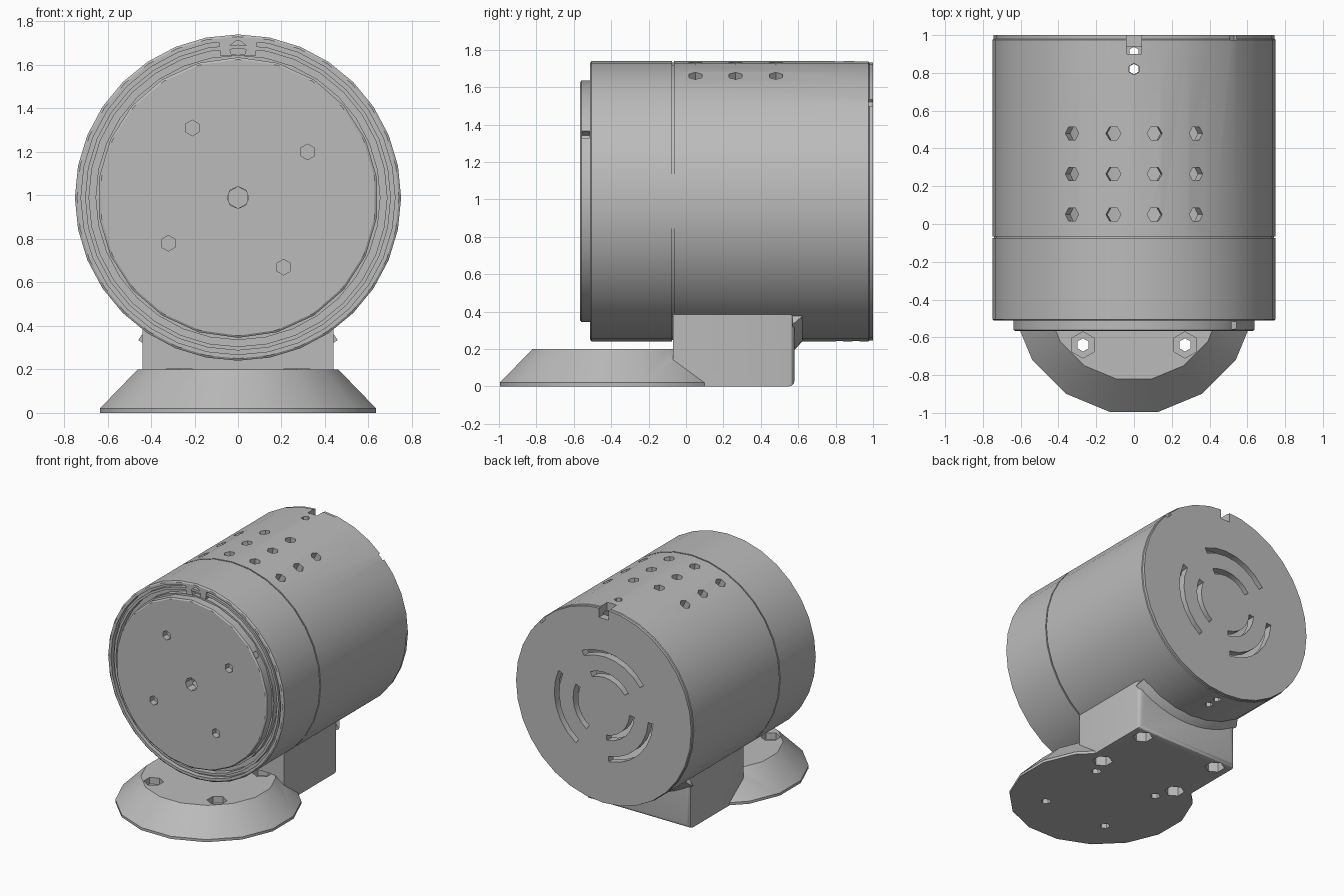
import bpy, bmesh, math
from mathutils import Matrix, Vector

if "Cube" in bpy.data.objects:
    bpy.data.objects.remove(bpy.data.objects["Cube"])

AXIS_Z = 0.99      # height of the drum axis
R = 0.75           # drum radius

grey = bpy.data.materials.new("plain grey")
grey.use_nodes = True
grey.diffuse_color = (0.5, 0.5, 0.5, 1)
grey.node_tree.nodes["Principled BSDF"].inputs["Base Color"].default_value = (0.5, 0.5, 0.5, 1)


def lathe(bm, profile, n, start=0.0, span=360.0, axis_z=AXIS_Z):
    """Turn a closed (radius, y) profile about the drum axis; angle 0 is up."""
    full = span >= 360
    rings = []
    for i in range(n if full else n + 1):
        a = math.radians(start + span * i / n)
        rings.append([bm.verts.new((r * math.sin(a), y, axis_z + r * math.cos(a)))
                      for r, y in profile])
    m = len(profile)
    faces = []
    for i in range(n):
        p, q = rings[i], rings[(i + 1) % len(rings)]
        for j in range(m):
            k = (j + 1) % m
            if profile[j][0] == 0 and profile[k][0] == 0:
                continue
            faces.append(bm.faces.new((p[j], p[k], q[k], q[j])))
    if not full:
        faces += [bm.faces.new(rings[0]), bm.faces.new(rings[-1])]
    verts = [v for ring in rings for v in ring]
    bmesh.ops.remove_doubles(bm, verts=verts, dist=1e-5)


def rod(bm, start, end, r, n=6):
    """Straight prism from start to end."""
    a, b = Vector(start), Vector(end)
    d = b - a
    mat = Matrix.Translation((a + b) / 2) @ d.to_track_quat('Z', 'Y').to_matrix().to_4x4()
    bmesh.ops.create_cone(bm, cap_ends=True, segments=n, radius1=r, radius2=r,
                          depth=d.length, matrix=mat)


def box(bm, lo, hi):
    lo, hi = Vector(lo), Vector(hi)
    bmesh.ops.create_cube(bm, size=1, matrix=Matrix.Translation((lo + hi) / 2)
                          @ Matrix.Diagonal((*(hi - lo), 1)))


def make(name, bm):
    bmesh.ops.recalc_face_normals(bm, faces=bm.faces[:])
    me = bpy.data.meshes.new(name)
    bm.to_mesh(me)
    bm.free()
    me.materials.append(grey)
    ob = bpy.data.objects.new(name, me)
    bpy.context.collection.objects.link(ob)
    return ob


def combine(ob, bm, operation='DIFFERENCE'):
    """Boolean the object with a temporary mesh."""
    tool = make("tool", bm)
    tool.hide_render = True
    mod = ob.modifiers.new("combine", 'BOOLEAN')
    mod.object, mod.operation, mod.solver, mod.use_self = tool, operation, 'EXACT', True
    bpy.context.view_layer.objects.active = ob
    bpy.ops.object.modifier_apply(modifier=mod.name)
    bpy.data.objects.remove(tool)


def smooth(ob, angle=30):
    bpy.ops.object.select_all(action='DESELECT')
    ob.select_set(True)
    bpy.context.view_layer.objects.active = ob
    bpy.ops.object.shade_smooth_by_angle(angle=math.radians(angle))


def radial(r, deg, y):
    a = math.radians(deg)
    return (r * math.sin(a), y, AXIS_Z + r * math.cos(a))


# Rear housing: hollow drum with closed back
bm = bmesh.new()
lathe(bm, [(0, 1), (0.745, 1), (0.745, 0.98), (R, 0.975), (R, -0.065), (0.69, -0.065),
           (0.69, 0.94), (0, 0.94)], 32)
rear_housing = make("rear_housing", bm)

cut = bmesh.new()
for y in (0.05, 0.265, 0.48):                       # vent grid
    for deg in (-26.1, -8.4, 8.4, 26.1):
        rod(cut, radial(0.6, deg, y), radial(0.85, deg, y), 0.04)
for k in range(3):                                  # curved back slots
    for r in (0.24, 0.40):
        lathe(cut, [(r - 0.02, 0.9), (r + 0.02, 0.9), (r + 0.02, 1.05), (r - 0.02, 1.05)],
              6, -54 + 120 * k, 80)
box(cut, (-0.04, 0.9, 1.66), (0.04, 1.05, 1.8))     # rim notch
rod(cut, radial(0.6, 0, 0.82), radial(0.85, 0, 0.82), 0.03)
for y in (0.82, 0.91):                              # drain holes
    rod(cut, radial(0.6, 180, y), radial(0.85, 180, y), 0.028)
lathe(cut, [(0.725, 0.975), (0.8, 0.975), (0.8, 1.05), (0.725, 1.05)], 1, 43, 4)
combine(rear_housing, cut)
smooth(rear_housing)

# Front housing: grooved face
bm = bmesh.new()
lathe(bm, [(0, -0.075), (R, -0.075), (R, -0.505), (0.74, -0.512), (0.722, -0.512),
           (0.722, -0.475), (0.703, -0.475), (0.703, -0.505), (0.685, -0.505),
           (0.685, -0.46), (0.655, -0.46), (0.655, -0.5), (0, -0.5)], 32)
front_housing = make("front_housing", bm)
cut = bmesh.new()
rod(cut, (0, -0.6, AXIS_Z), (0, -0.35, AXIS_Z), 0.05)
combine(front_housing, cut)
smooth(front_housing)

# Thin collar that closes the seam between the housings
bm = bmesh.new()
lathe(bm, [(0.742, -0.09), (0.742, -0.05), (0.7, -0.05), (0.7, -0.09)], 32)
smooth(make("seam_collar", bm))

# Bridge across the grooves at the top, with a triangular key
bm = bmesh.new()
lathe(bm, [(0.655, -0.45), (0.73, -0.45), (0.73, -0.508), (0.655, -0.508)], 3, -7, 14)
bridge = make("groove_bridge", bm)
cut = bmesh.new()
rod(cut, (0, -0.6, 1.672), (0, -0.47, 1.672), 0.045, 5)
combine(bridge, cut)

# Front plate
bm = bmesh.new()
lathe(bm, [(0, -0.49), (0.645, -0.49), (0.645, -0.56), (0.635, -0.567), (0, -0.567)], 22)
front_plate = make("front_plate", bm)
cut = bmesh.new()
rod(cut, (0, -0.7, AXIS_Z), (0, -0.4, AXIS_Z), 0.05, 8)
for x, z in ((-0.21, 1.31), (0.32, 1.2), (-0.32, 0.78), (0.21, 0.67)):
    rod(cut, (x, -0.7, z), (x, -0.52, z), 0.036)
lathe(cut, [(0.6, -0.555), (0.7, -0.555), (0.7, -0.515), (0.6, -0.515)], 1, 54, 4)
combine(front_plate, cut)
smooth(front_plate)

# Foot: flared disc joined to a block cradling the drum
bm = bmesh.new()
centre = Matrix.Translation((0, -0.36, 0)) @ Matrix.Rotation(math.pi / 16, 4, 'Z')
rings = []
for r, z in ((0.648, 0), (0.648, 0.02), (0.47, 0.2)):
    rings.append(bmesh.ops.create_circle(bm, segments=16, radius=r,
                 matrix=centre @ Matrix.Translation((0, 0, z)))["verts"])
for p, q in zip(rings, rings[1:]):
    for i in range(16):
        k = (i + 1) % 16
        bm.faces.new((p[i], p[k], q[k], q[i]))
bm.faces.new(rings[0])
bm.faces.new(rings[-1])
foot = make("foot", bm)

block = bmesh.new()
side = math.degrees(math.asin(0.44 / 0.735))
outline = [(-0.44, 0), (0.44, 0)]
for i in range(13):
    p = radial(0.735, 180 - side + 2 * side * i / 12, 0)
    outline.append((p[0], p[2]))
face = block.faces.new([block.verts.new((x, -0.07, z)) for x, z in outline])
new = bmesh.ops.extrude_face_region(block, geom=[face])["geom"]
bmesh.ops.translate(block, vec=(0, 0.65, 0),
                    verts=[g for g in new if isinstance(g, bmesh.types.BMVert)])
edges = [e for e in block.edges if all(v.co.y > 0.5 for v in e.verts)
         and (all(v.co.z < 0.01 for v in e.verts)
              or all(abs(v.co.x) > 0.435 for v in e.verts))]
bmesh.ops.bevel(block, geom=edges, offset=0.03, segments=3, profile=0.5, affect='EDGES')
combine(foot, block, 'UNION')

cut = bmesh.new()
for sx in (-1, 1):
    for y in (-0.64, -0.09):                        # countersunk mounting holes
        rod(cut, (sx * 0.27, y, -0.1), (sx * 0.27, y, 0.17), 0.035)
        rod(cut, (sx * 0.27, y, 0.15), (sx * 0.27, y, 0.202), 0.07)
    for y in (0.05, 0.49):                          # bolt pockets underneath
        rod(cut, (sx * 0.33, y, -0.1), (sx * 0.33, y, 0.2), 0.07)
combine(foot, cut)
smooth(foot)

# Flare where the block meets the underside of the drum
bm = bmesh.new()
lathe(bm, [(0.8, 0.57), (0.79, 0.585), (0.74, 0.63), (0.72, 0.57)], 12, 145, 70)
smooth(make("foot_flare", bm))
